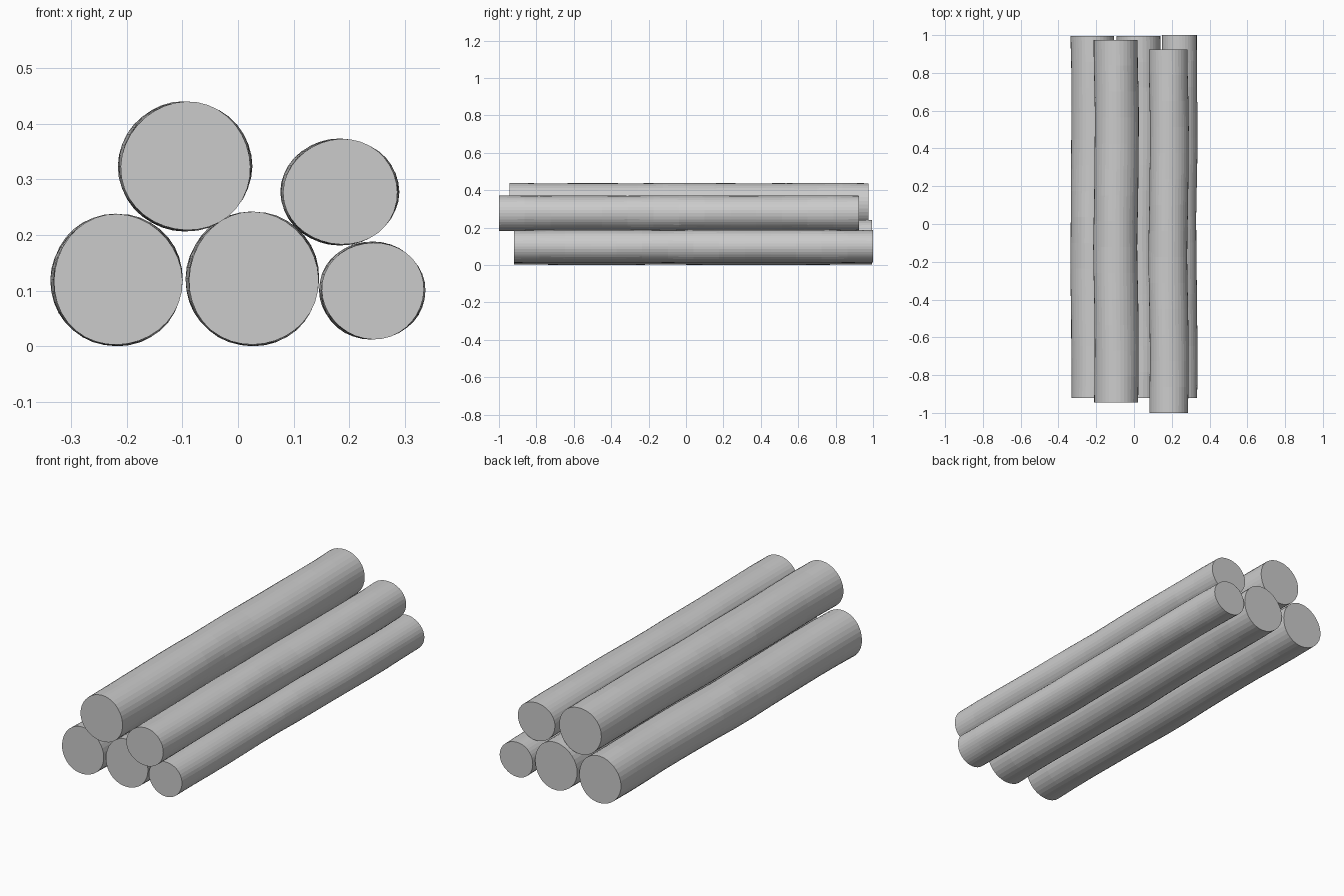
import bpy, bmesh
from math import sin, cos, pi, radians

if "Cube" in bpy.data.objects:
    bpy.data.objects.remove(bpy.data.objects["Cube"])

SIDES = 36
RINGS = 14


def log(name, x, z, rx, rz, y0, y1, flat):
    """Round log along y; soft dents drift around the trunk so it looks natural."""
    bm = bmesh.new()
    rings = []
    for j in range(RINGS + 1):
        t = j / RINGS
        y = y0 + (y1 - y0) * t
        waist = 0.003 * sin(2 * pi * (1.5 * t + 0.1))
        ring = []
        for i in range(SIDES):
            a = 2 * pi * i / SIDES
            dent = 0.013 * (1 + cos(3 * (a - radians(flat)) + 3.5 * sin(2.2 * pi * t)))
            s = 1 - dent
            ring.append(bm.verts.new((x + waist + rx * s * cos(a), y, z + rz * s * sin(a))))
        rings.append(ring)
    # bark
    for r, q in zip(rings, rings[1:]):
        for i in range(SIDES):
            k = (i + 1) % SIDES
            bm.faces.new((r[i], r[k], q[k], q[i]))
    # sawn ends
    bm.faces.new(rings[0][::-1])
    bm.faces.new(rings[-1])
    bmesh.ops.recalc_face_normals(bm, faces=bm.faces)
    me = bpy.data.meshes.new(name)
    bm.to_mesh(me)
    bm.free()
    ob = bpy.data.objects.new(name, me)
    bpy.context.collection.objects.link(ob)
    return ob


# bottom row
log("bottom_log_left", -0.218, 0.119, 0.117, 0.119, -0.92, 0.995, 285)
log("bottom_log_middle", 0.026, 0.121, 0.118, 0.121, -0.92, 0.995, 280)
log("bottom_log_right", 0.241, 0.100, 0.093, 0.088, -0.92, 1.0, 220)
# top row
log("top_log_left", -0.095, 0.323, 0.118, 0.117, -0.945, 0.975, 135)
log("top_log_right", 0.183, 0.277, 0.104, 0.096, -1.0, 0.925, 130)
